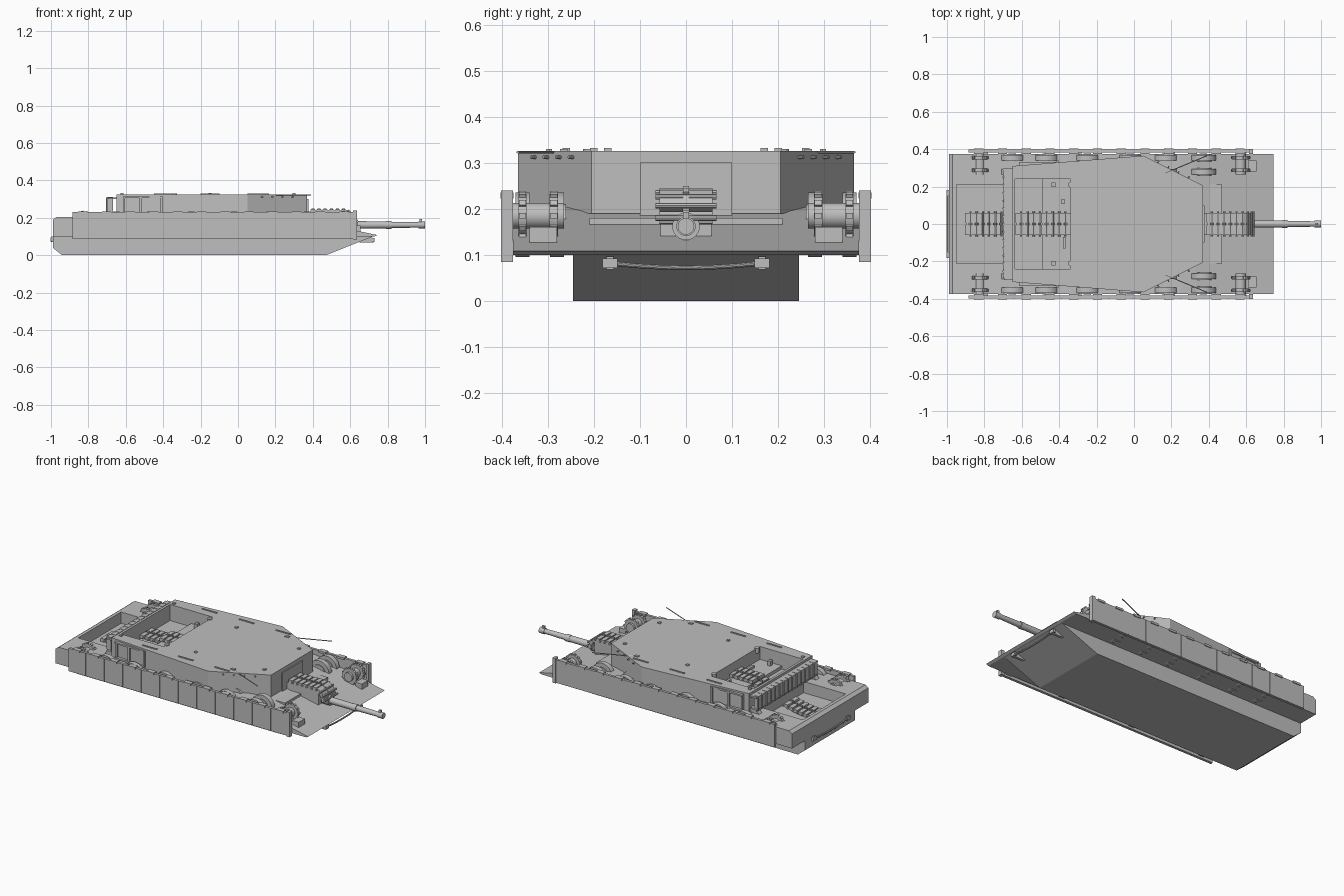
import bpy, bmesh, math
from mathutils import Vector

cube = bpy.data.objects.get("Cube")
if cube:
    bpy.data.objects.remove(cube, do_unlink=True)

grey = bpy.data.materials.new("plain grey")
grey.use_nodes = True
grey.diffuse_color = (0.52, 0.52, 0.52, 1)
grey.node_tree.nodes["Principled BSDF"].inputs["Base Color"].default_value = grey.diffuse_color


def finish(name, bm, smooth=False):
    bmesh.ops.recalc_face_normals(bm, faces=bm.faces)
    mesh = bpy.data.meshes.new(name)
    bm.to_mesh(mesh)
    bm.free()
    mesh.materials.append(grey)
    obj = bpy.data.objects.new(name, mesh)
    bpy.context.collection.objects.link(obj)
    if smooth:
        bpy.ops.object.select_all(action='DESELECT')
        obj.select_set(True)
        bpy.context.view_layer.objects.active = obj
        bpy.ops.object.shade_smooth_by_angle(angle=math.radians(35))
    return obj


def add_box(bm, x, y, z, tilt=0):
    """Box from (low, high) ranges, optionally tilted about the y axis."""
    mid = Vector([(a + b) / 2 for a, b in (x, y, z)])
    new = bmesh.ops.create_cube(bm, size=1)["verts"]
    for v in new:
        v.co = Vector((v.co.x * (x[1] - x[0]), v.co.y * (y[1] - y[0]), v.co.z * (z[1] - z[0])))
        c, s = math.cos(tilt), math.sin(tilt)
        v.co = mid + Vector((v.co.x * c + v.co.z * s, v.co.y, v.co.z * c - v.co.x * s))


def box(name, x, y, z):
    bm = bmesh.new()
    add_box(bm, x, y, z)
    return finish(name, bm)


def add_rod(bm, a, b, r1, r2=None, sides=24):
    a, b = Vector(a), Vector(b)
    new = bmesh.ops.create_cone(bm, cap_ends=True, segments=sides, radius1=r1,
                                radius2=r2 or r1, depth=(b - a).length)["verts"]
    turn = (b - a).to_track_quat('Z', 'Y')
    for v in new:
        v.co = (a + b) / 2 + turn @ v.co


def prism(name, points, axis, low, high):
    """Extrude a flat outline along y (side profile) or z (plan)."""
    bm = bmesh.new()
    place = (lambda p, t: (p[0], t, p[1])) if axis == 'y' else (lambda p, t: (p[0], p[1], t))
    face = bm.faces.new([bm.verts.new(place(p, low)) for p in points])
    out = bmesh.ops.extrude_face_region(bm, geom=[face])["geom"]
    shift = Vector(place((0, 0), high - low))
    for v in out:
        if isinstance(v, bmesh.types.BMVert):
            v.co += shift
    return finish(name, bm)


def cut(obj, x, y, z):
    cutter = box("cutter", x, y, z)
    cutter.hide_render = True
    mod = obj.modifiers.new("cut", 'BOOLEAN')
    mod.operation, mod.object, mod.solver = 'DIFFERENCE', cutter, 'EXACT'
    bpy.context.view_layer.objects.active = obj
    bpy.ops.object.modifier_apply(modifier=mod.name)
    bpy.data.objects.remove(cutter, do_unlink=True)


def track_strip(name, links):
    """Spare track: twin pads joined by a pin and a guide tooth."""
    bm = bmesh.new()
    for x, z, tilt in links:
        for s in (-1, 1):
            add_box(bm, (x - .013, x + .013), (s * .032 - .026, s * .032 + .026), (z - .01, z + .01), tilt)
        add_rod(bm, (x + .016, -.066, z), (x + .016, .066, z), .006, sides=8)
        add_box(bm, (x - .008, x + .008), (-.006, .006), (z, z + .015), tilt)
    finish(name, bm)


# Hull
prism("lower_hull", [(-.94, 0), (.47, 0), (.72, .1), (.7, .11), (-.99, .11), (-.99, .04)], 'y', -.245, .245)
upper = prism("upper_hull", [(-.99, .1), (.73, .1), (.745, .108), (.33, .195), (.25, .205),
                             (-.97, .205), (-.99, .19)], 'y', -.375, .375)
cut(upper, (-.95, -.66), (-.21, .21), (.135, .3))
box("gun_apron", (.36, .47), (-.21, .21), (.13, .18))

# Turret with open stowage bay at the rear
half = [(-.65, .31), (.05, .365), (.37, .205)]
outline = half + [(x, -y) for x, y in reversed(half)]
turret = prism("turret", outline, 'z', .19, .325)
cut(turret, (-.635, -.34), (-.24, .24), (.225, .4))
box("bay_step", (-.49, -.34), (-.24, .24), (.22, .245))
box("turret_front_plate", (.37, .376), (-.1, .1), (.17, .3))

# Roof hatches, hinges and bolts
bm = bmesh.new()
for s in (-1, 1):
    for x, y in ((-.45, .295), (-.2, .3), (.05, .3)):
        add_box(bm, (x, x + .1), (s * y - .004, s * y + .004), (.324, .33))
    for x, y in ((.3, .17), (-.62, .26), (-.15, .2)):
        add_box(bm, (x - .008, x + .008), (s * y - .008, s * y + .008), (.32, .332))
    add_rod(bm, (-.34, s * .21, .3), (-.34, s * .21, .33), .014, sides=12)
    add_box(bm, (-.44, -.42), (s * .21 - .012, s * .21 + .012), (.24, .275))
    for i in range(4):
        t = .25 + i * .17
        x, y = .37 - .32 * t, s * (.205 + .16 * t)
        add_rod(bm, (x, y, .312), (x + .006, y + s * .01, .312), .004, sides=8)
add_box(bm, (-.39, -.37), (.11, .13), (.24, .27))
add_box(bm, (-.38, -.365), (-.13, -.07), (.24, .26))
finish("turret_fittings", bm)

# Side lockers: raised frames around two doors
bm = bmesh.new()
for s in (-1, 1):
    for x in (-.61, -.52, -.41):
        y = .313 + (x + .65) * .0786
        add_box(bm, (x - .006, x + .006), sorted((s * (y - .01), s * (y + .008))), (.215, .315))
    for z in (.215, .31):
        add_box(bm, (-.616, -.404), sorted((s * .31, s * .332)), (z - .005, z + .005))
finish("side_locker_frames", bm)

# Whip aerials swept outward
bm = bmesh.new()
for s in (-1, 1):
    add_rod(bm, (.15, s * .265, .323), (.39, s * .365, .323), .003, sides=6)
    add_box(bm, (.14, .165), (s * .265 - .008, s * .265 + .008), (.318, .33))
finish("aerials", bm)

# Rear rack holding upright links
bm = bmesh.new()
for z in (.225, .305):
    add_box(bm, (-.695, -.65), (-.3, .3), (z - .005, z + .005))
for i in range(14):
    y = -.273 + i * .042
    add_box(bm, (-.7, -.668), (y - .016, y + .016), (.232, .312))
    add_rod(bm, (-.7, y + .02, .225), (-.7, y + .02, .308), .005, sides=8)
finish("rear_rack", bm)

# Spare track strips
track_strip("rear_deck_track", [(-.89 + i * .033, .148 + .025 * (i / 5) ** 2, -.1 * i / 5) for i in range(6)])
track_strip("bay_track", [(-.62 + i * .034, .24 if i < 4 else .258, 0) for i in range(9)])
track_strip("mantlet_track", [(.4 + i * .033, .235, 0) for i in range(6)] +
            [(.592, .226, .5), (.613, .207, 1.0), (.622, .18, 1.4)])

# Gun
bm = bmesh.new()
for x1, x2, r1, r2 in ((.36, .64, .03, .03), (.64, .8, .02, .019), (.8, .985, .017, .014),
                       (.79, .82, .021, .021), (.965, 1, .018, .018)):
    add_rod(bm, (x1, 0, .162), (x2, 0, .162), r1, r2)
add_box(bm, (.97, .985), (-.006, .006), (.175, .193))
finish("gun_barrel", bm, True)
box("gun_housing", (.36, .59), (-.055, .055), (.14, .226))

# Paired road wheels, drive sprockets and idlers
for side, s in (("right", -1), ("left", 1)):
    bm = bmesh.new()
    for x in (-.65, -.47, -.25, -.02, .17, .37):
        for y in (.28, .355):
            add_rod(bm, (x, s * (y - .015), .165), (x, s * (y + .015), .165), .07, sides=32)
            add_rod(bm, (x, s * (y - .02), .165), (x, s * (y + .02), .165), .045)
        add_rod(bm, (x, s * .26, .165), (x, s * .378, .165), .02)
    finish(side + "_road_wheels", bm, True)
    bm = bmesh.new()
    for x in (-.825, .57):
        for y in (.287, .355):
            add_rod(bm, (x, s * (y - .009), .185), (x, s * (y + .009), .185), .047)
            for i in range(11):
                a = i * math.tau / 11
                px, pz = x + .047 * math.cos(a), .185 + .047 * math.sin(a)
                add_box(bm, (px - .006, px + .006), (s * y - .008, s * y + .008), (pz - .006, pz + .006), -a)
        add_rod(bm, (x, s * .265, .185), (x, s * .375, .185), .028)
    finish(side + "_sprockets", bm, True)

    # Skirts with seams and hinge bumps
    bm = bmesh.new()
    add_box(bm, (-.885, .63), sorted((s * .382, s * .398)), (.088, .23))
    for i in range(12):
        x = -.83 + i * .127
        add_box(bm, (x - .025, x + .025), sorted((s * .374, s * .403)), (.222, .235))
        add_box(bm, (x + .06, x + .064), sorted((s * .396, s * .4)), (.09, .228))
    add_box(bm, (.615, .635), sorted((s * .375, s * .402)), (.085, .24))
    for x in (-.8, -.3, .2, .58):
        add_box(bm, (x - .02, x + .02), sorted((s * .36, s * .39)), (.1, .12))
    finish(side + "_skirt", bm)
    box(side + "_headlamp", (.61, .655), sorted((s * .28, s * .34)), (.12, .16))

# Tow bars at nose and tail
for name, x, z, wall in (("nose_tow_bar", .72, .082, .65), ("tail_tow_bar", -.997, .085, -.98)):
    bm = bmesh.new()
    ys = [-.165 + i * .055 for i in range(7)]
    pts = [(x, y, z - .01 * (1 - (y / .165) ** 2)) for y in ys]
    for a, b in zip(pts, pts[1:]):
        add_rod(bm, a, b, .005, sides=10)
    for s in (-1, 1):
        add_box(bm, sorted((wall, x)), (s * .165 - .008, s * .165 + .008), (z - .014, z + .014))
        add_box(bm, (x - .006, x + .01), (s * .165 - .016, s * .165 + .016), (z - .01, z + .01))
    finish(name, bm)
